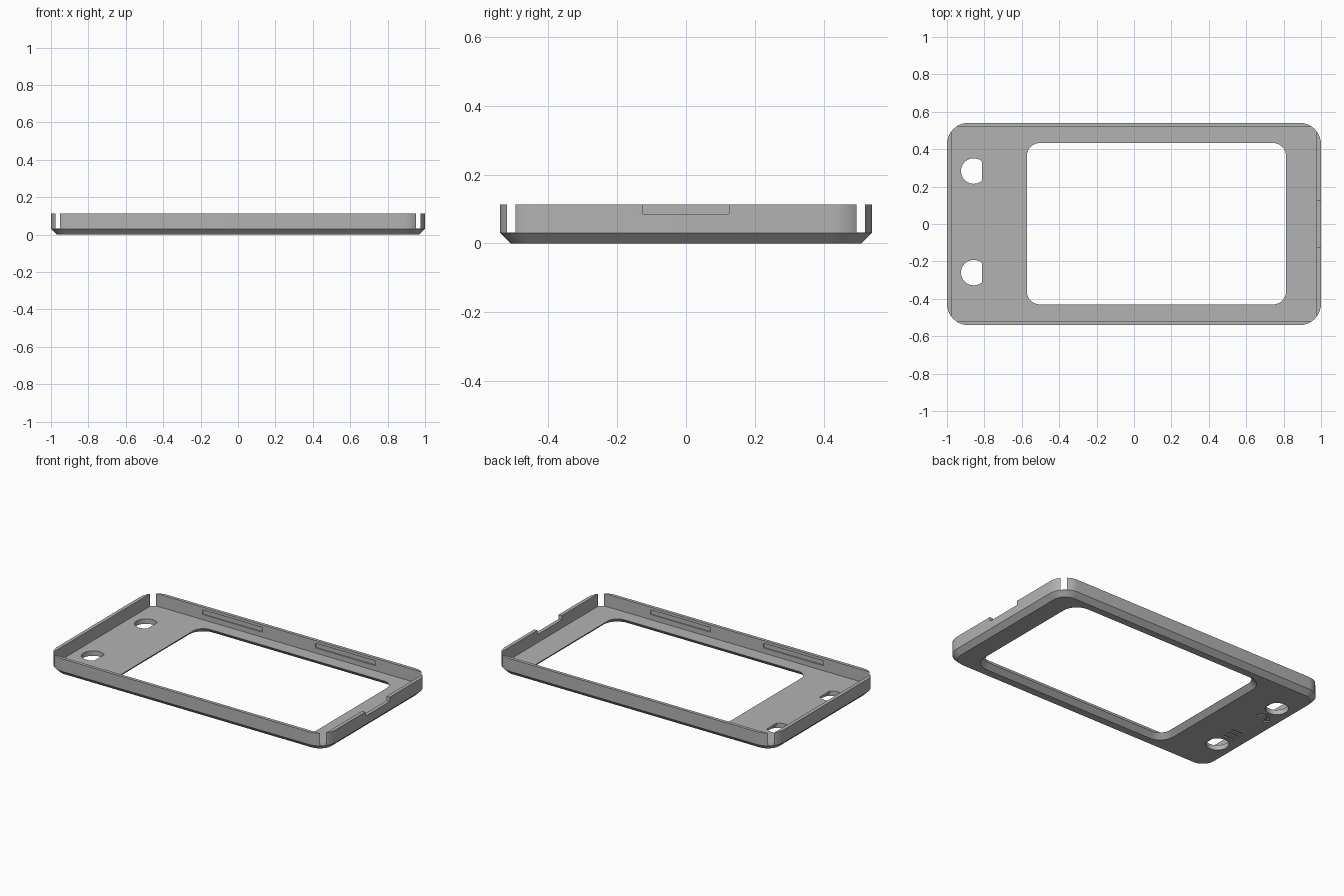
import bpy, bmesh
from math import cos, sin, pi

cube = bpy.data.objects.get("Cube")
if cube:
    bpy.data.objects.remove(cube)

# Main dimensions
HX, HY, TOP = 1.0, 0.541, 0.113
CHAMFER, FLOOR, WALL, RADIUS = 0.031, 0.032, 0.021, 0.115

grey = bpy.data.materials.new("plain grey")
grey.use_nodes = True
colour = (0.45, 0.45, 0.45, 1)
grey.diffuse_color = colour
grey.node_tree.nodes["Principled BSDF"].inputs["Base Color"].default_value = colour


def rounded(x0, x1, y0, y1, r, steps=10):
    """Outline of a rounded rectangle."""
    corners = [(x1 - r, y1 - r), (x0 + r, y1 - r), (x0 + r, y0 + r), (x1 - r, y0 + r)]
    return [(cx + r * cos(a), cy + r * sin(a))
            for q, (cx, cy) in enumerate(corners)
            for a in [(q + i / steps) * pi / 2 for i in range(steps + 1)]]


def disc(cx, cy, r, flat=9, steps=40):
    """Circle outline, cut straight at x = flat."""
    return [(min(cx + r * cos(2 * pi * i / steps), flat), cy + r * sin(2 * pi * i / steps))
            for i in range(steps)]


def loft(name, sections):
    """Closed solid through (outline, height) sections."""
    bm = bmesh.new()
    rings = [[bm.verts.new((x, y, z)) for x, y in pts] for pts, z in sections]
    n = len(rings[0])
    for a, b in zip(rings, rings[1:]):
        for i in range(n):
            j = (i + 1) % n
            bm.faces.new((a[i], a[j], b[j], b[i]))
    bm.faces.new(rings[0][::-1])
    bm.faces.new(rings[-1])
    bmesh.ops.remove_doubles(bm, verts=bm.verts, dist=1e-6)
    bmesh.ops.recalc_face_normals(bm, faces=bm.faces)
    mesh = bpy.data.meshes.new(name)
    bm.to_mesh(mesh)
    bm.free()
    mesh.materials.append(grey)
    obj = bpy.data.objects.new(name, mesh)
    bpy.context.collection.objects.link(obj)
    return obj


def box(name, x0, x1, y0, y1, z0, z1):
    pts = [(x0, y0), (x1, y0), (x1, y1), (x0, y1)]
    return loft(name, [(pts, z0), (pts, z1)])


def prism(name, pts, z0, z1):
    return loft(name, [(pts, z0), (pts, z1)])


# Shell with a chamfered lower rim
c = CHAMFER
wide = rounded(-HX, HX, -HY, HY, RADIUS)
narrow = rounded(-HX + c, HX - c, -HY + c, HY - c, RADIUS - c)
frame = loft("bezel_frame", [(narrow, 0), (wide, c), (wide, TOP)])
cutters = []

# Square-cornered cavity, which opens the rounded corners
ix, iy = HX - WALL - 0.002, HY - WALL
cutters.append(box("cavity", -ix, ix, -iy, iy, FLOOR, 0.3))


# Screen window, flaring out toward the underside
def window(grow):
    return rounded(-0.573 - grow, 0.813 + grow, -0.43 - grow, 0.433 + grow, 0.07 + grow)


cutters.append(loft("window", [(window(c + 0.01), -0.01), (window(0), c), (window(0), 0.06)]))

# Button holes: round below, flat on one side above
for y in (0.283, -0.26):
    cutters.append(prism("hole_round", disc(-0.857, y, 0.068), -0.02, 0.016))
    cutters.append(prism("hole_flat", disc(-0.857, y, 0.068, -0.812), -0.01, 0.06))

# Notch in the end wall
cutters.append(box("end_notch", 0.9, 1.1, -0.125, 0.125, 0.085, 0.3))

# Snap grooves inside both long walls
for side in (-1, 1):
    for x in (-0.405, 0.405):
        y0, y1 = sorted((side * 0.48, side * (iy + 0.008)))
        cutters.append(box("groove", x - 0.215, x + 0.215, y0, y1, 0.065, 0.095))

# Engraved button symbols under the floor: three bars and a hooked arrow
DEPTH = 0.008
for i in (-1, 0, 1):
    y = -0.12 + i * 0.04
    cutters.append(box("bar", -0.9, -0.82, y - 0.007, y + 0.007, -0.01, DEPTH))
arc = [-0.5 * pi + i * pi / 12 for i in range(13)]
hook = [(-0.86 + r * sin(a), 0.145 + r * cos(a))
        for r, order in ((0.045, arc), (0.03, arc[::-1])) for a in order]
cutters.append(prism("hook", hook, -0.01, DEPTH))
tip = [(-0.925, 0.145), (-0.88, 0.145), (-0.9, 0.11)]
cutters.append(prism("arrow_tip", tip, -0.011, DEPTH - 0.001))

# Cut everything, then drop the cutters
bpy.context.view_layer.objects.active = frame
frame.select_set(True)
for cutter in cutters:
    mod = frame.modifiers.new("cut", "BOOLEAN")
    mod.operation, mod.solver, mod.object = "DIFFERENCE", "EXACT", cutter
    bpy.ops.object.modifier_apply(modifier=mod.name)
    bpy.data.objects.remove(cutter)

bpy.ops.object.shade_smooth_by_angle(angle=0.5)
